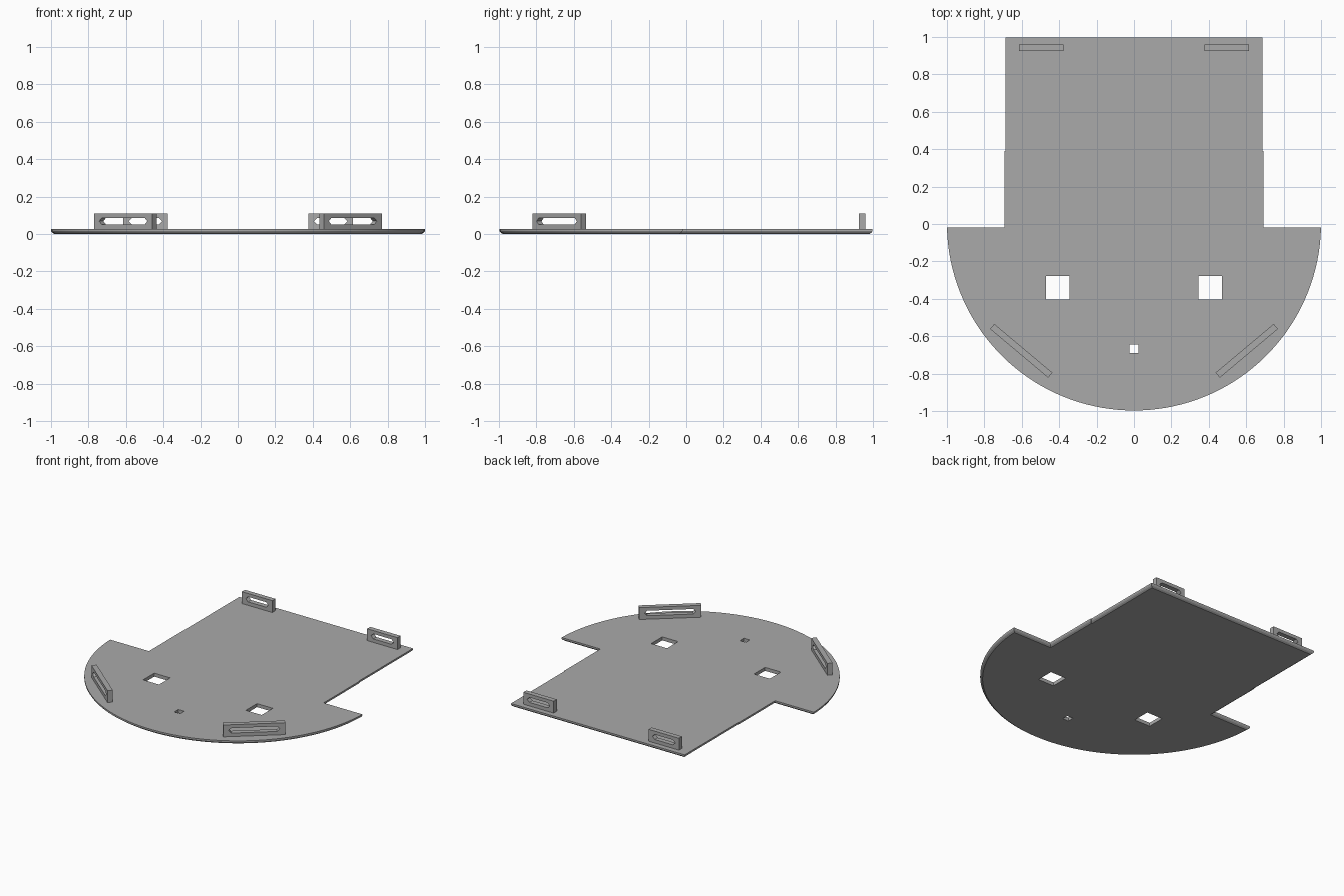
import bpy, bmesh, math
from mathutils import Matrix

cube = bpy.data.objects.get("Cube")
if cube:
    bpy.data.objects.remove(cube, do_unlink=True)

# One flat colour
grey = bpy.data.materials.new("plain grey")
grey.use_nodes = True
COLOUR = (0.4, 0.4, 0.4, 1)
grey.diffuse_color = COLOUR
grey.node_tree.nodes["Principled BSDF"].inputs["Base Color"].default_value = COLOUR

TOP = 0.025


def loft(name, rings):
    """Closed solid through matching rings of 3D points."""
    bm = bmesh.new()
    loops = [[bm.verts.new(p) for p in ring] for ring in rings]
    n = len(loops[0])
    for a, b in zip(loops, loops[1:]):
        for i in range(n):
            j = (i + 1) % n
            bm.faces.new((a[i], a[j], b[j], b[i]))
    bm.faces.new(loops[0])
    bm.faces.new(loops[-1])
    bmesh.ops.recalc_face_normals(bm, faces=bm.faces)
    mesh = bpy.data.meshes.new(name)
    bm.to_mesh(mesh)
    bm.free()
    mesh.materials.append(grey)
    obj = bpy.data.objects.new(name, mesh)
    bpy.context.collection.objects.link(obj)
    return obj


def box(name, x0, x1, y0, y1, z0, z1):
    corners = [(x0, y0), (x1, y0), (x1, y1), (x0, y1)]
    return loft(name, [[(x, y, z) for x, y in corners] for z in (z0, z1)])


def cut(obj, cutter):
    """Subtract the cutter, keep the result and drop the cutter."""
    mod = obj.modifiers.new("cut", "BOOLEAN")
    mod.operation, mod.solver, mod.object = "DIFFERENCE", "EXACT", cutter
    graph = bpy.context.evaluated_depsgraph_get()
    mesh = bpy.data.meshes.new_from_object(obj.evaluated_get(graph))
    obj.modifiers.clear()
    obj.data = mesh
    bpy.data.objects.remove(cutter, do_unlink=True)


def outline(d, z):
    """Half disc with a rectangular tail, shrunk by d."""
    r, cy, shoulder, n = 1 - d, 0.003, -0.02 - d, 72
    a0 = math.asin((shoulder - cy) / r)
    pts = []
    for i in range(n + 1):
        a = math.pi - a0 + (math.pi + 2 * a0) * i / n
        pts.append((r * math.cos(a), cy + r * math.sin(a)))
    wide, narrow, step, back = 0.693 - d, 0.688 - d, 0.39 - d, 0.998 - d
    right = [(wide, shoulder), (wide, step), (narrow, step), (narrow, back)]
    pts += right + [(-x, y) for x, y in reversed(right)]
    return [(x, y, z) for x, y in pts]


# Base plate with a chamfered lower rim
plate = loft("base_plate", [outline(0.016, 0), outline(0.005, 0.008),
                            outline(0, 0.016), outline(0, TOP)])

# Square openings
for x, y, half in ((-0.408, -0.34, 0.063), (0.408, -0.34, 0.063), (0, -0.668, 0.023)):
    cut(plate, box("opening", x - half, x + half, y - half, y + half, -0.1, 0.1))


def bracket(name, length, slot, x, y, angle):
    """Upright slotted lug; the slot has pointed ends."""
    h, t = length / 2, 0.0175
    lug = box(name, -h, h, -t, t, TOP - 0.005, 0.11)
    s, r, zc = slot / 2, 0.018, 0.068
    hexagon = [(-s, 0), (-s + r, -r), (s - r, -r), (s, 0), (s - r, r), (-s + r, r)]
    cut(lug, loft("slot", [[(px, py, zc + pz) for px, pz in hexagon]
                           for py in (-0.1, 0.1)]))
    lug.data.transform(Matrix.Translation((x, y, 0)) @ Matrix.Rotation(angle, 4, "Z"))


# Lugs on both sides
for side, label in ((1, "left"), (-1, "right")):
    bracket("rear_lug_" + label, 0.24, 0.18, side * 0.496, 0.943, 0)
    bracket("front_lug_" + label, 0.405, 0.335, side * 0.603, -0.678,
            side * math.radians(40))

# Smooth the round rim, keep the edges crisp
bpy.ops.object.select_all(action="DESELECT")
plate.select_set(True)
bpy.context.view_layer.objects.active = plate
bpy.ops.object.shade_smooth_by_angle(angle=math.radians(20))
